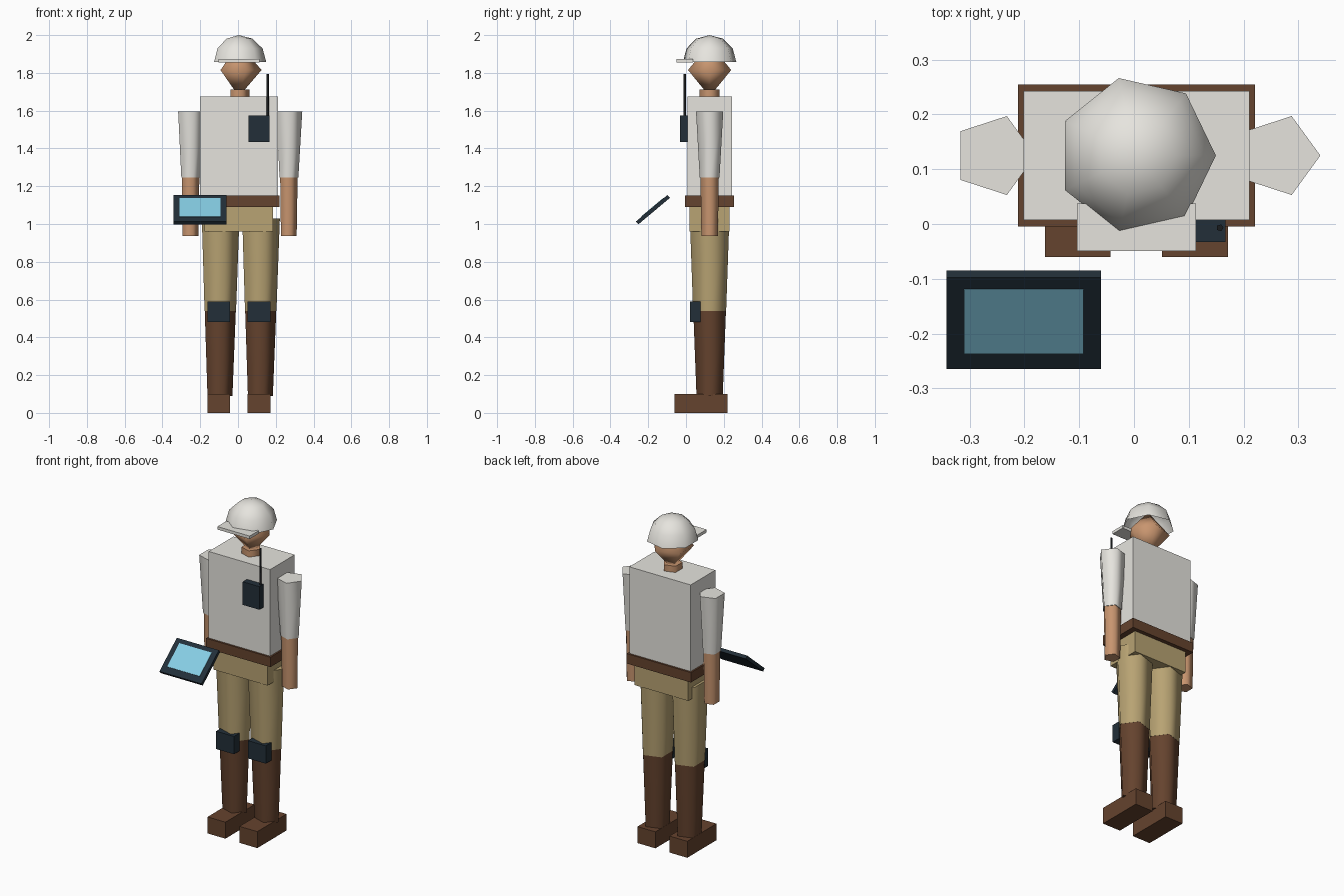
import bpy, bmesh
from math import cos, sin, pi, radians
from mathutils import Matrix, Vector

cube = bpy.data.objects.get("Cube")
if cube:
    bpy.data.objects.remove(cube, do_unlink=True)

CX, CY = 0.0045, 0.125          # axis of the standing figure


def material(name, hex_code):
    """Flat material from an sRGB hex colour."""
    srgb = [int(hex_code[i:i + 2], 16) / 255 for i in (0, 2, 4)]
    rgba = [c / 12.92 if c < 0.04045 else ((c + 0.055) / 1.055) ** 2.4 for c in srgb] + [1]
    m = bpy.data.materials.new(name)
    m.use_nodes = True
    m.diffuse_color = rgba
    node = m.node_tree.nodes["Principled BSDF"]
    node.inputs["Base Color"].default_value = rgba
    node.inputs["Roughness"].default_value = 0.8
    return m


WHITE = material("off_white", "e6e4de")
SKIN = material("skin", "c8956f")
KHAKI = material("khaki", "b8a373")
BROWN = material("brown_leather", "65432e")
DARK = material("dark_slate", "222f39")
BLACK = material("black", "1a1c1e")
SCREEN = material("screen_blue", "86cde4")


def finish(bm, name, mat):
    bmesh.ops.recalc_face_normals(bm, faces=bm.faces)
    mesh = bpy.data.meshes.new(name)
    bm.to_mesh(mesh)
    bm.free()
    mesh.materials.append(mat)
    ob = bpy.data.objects.new(name, mesh)
    bpy.context.collection.objects.link(ob)
    return ob


def box(name, mat, center, size, tilt=0):
    """Box of the given size, tilted about x by degrees."""
    bm = bmesh.new()
    bmesh.ops.create_cube(bm, size=1)
    place = (Matrix.Translation(center) @ Matrix.Rotation(radians(tilt), 4, 'X')
             @ Matrix.Diagonal((*size, 1)))
    bmesh.ops.transform(bm, matrix=place, verts=bm.verts)
    return finish(bm, name, mat)


def turned(name, mat, x, y, profile, sides=5, caps=True):
    """Few-sided smooth solid from (radius, z) rings, one corner towards +x."""
    bm = bmesh.new()
    rings = [[bm.verts.new((x + r * cos(2 * pi * i / sides),
                            y + r * sin(2 * pi * i / sides), z))
              for i in range(sides)] for r, z in profile]
    for low, high in zip(rings, rings[1:]):
        for i in range(sides):
            j = (i + 1) % sides
            bm.faces.new((low[i], low[j], high[j], high[i])).smooth = True
    if caps:
        for ring, (r, z) in ((rings[0], profile[0]), (rings[-1], profile[-1])):
            if r > 0:
                bm.faces.new(ring)
    bmesh.ops.remove_doubles(bm, verts=bm.verts, dist=1e-5)
    return finish(bm, name, mat)


# Trunk
box("torso", WHITE, (CX, CY, 1.4125), (0.412, 0.236, 0.525))
box("belt", BROWN, (CX, CY, 1.12), (0.432, 0.259, 0.06))
box("hips", KHAKI, (CX, CY, 1.03), (0.362, 0.212, 0.14))

# Limbs
for side, s in (("left", 1), ("right", -1)):
    leg, arm = CX + s * 0.107, CX + s * 0.26
    turned(side + "_sleeve", WHITE, arm, CY, [(0.055, 1.245), (0.0757, 1.595)])
    turned(side + "_forearm", SKIN, arm, CY, [(0.046, 0.937), (0.051, 1.25)])
    turned(side + "_thigh", KHAKI, leg, CY, [(0.092, 0.54), (0.11, 1.03)])
    turned(side + "_boot_shaft", BROWN, leg, CY, [(0.073, 0.09), (0.091, 0.542)])
    box(side + "_boot_foot", BROWN, (leg, 0.08, 0.05), (0.12, 0.28, 0.1))
    box(side + "_knee_pad", DARK, (leg, 0.049, 0.535), (0.12, 0.054, 0.108))

# Head
turned("neck", SKIN, CX, CY, [(0.056, 1.66), (0.056, 1.713)])
turned("head", SKIN, CX, CY, [(0, 1.675), (0.12, 1.815), (0, 1.955)])

# Hard hat: open dome with a front brim
R = 0.145
turned("hat_dome", WHITE, CX, CY,
       [(R * cos(a * pi / 6), 1.858 + 0.142 * sin(a * pi / 6)) for a in range(3)] + [(0, 2.0)],
       sides=7, caps=False)
box("hat_brim", WHITE, (CX, -0.006, 1.865), (0.217, 0.087, 0.018))

# Chest radio
box("radio_body", DARK, (0.111, -0.013, 1.505), (0.112, 0.04, 0.14))
turned("radio_antenna", BLACK, 0.157, -0.007, [(0.0065, 1.57), (0.0065, 1.795)])

# Tablet, tilted towards the viewer
center = Vector((-0.201, -0.175, 1.076))
turn = Matrix.Rotation(radians(40), 3, 'X')
box("tablet_body", DARK, center, (0.282, 0.218, 0.02), 40)
box("tablet_screen", SCREEN, center + turn @ Vector((0, 0.006, 0.0105)),
    (0.218, 0.153, 0.004), 40)
